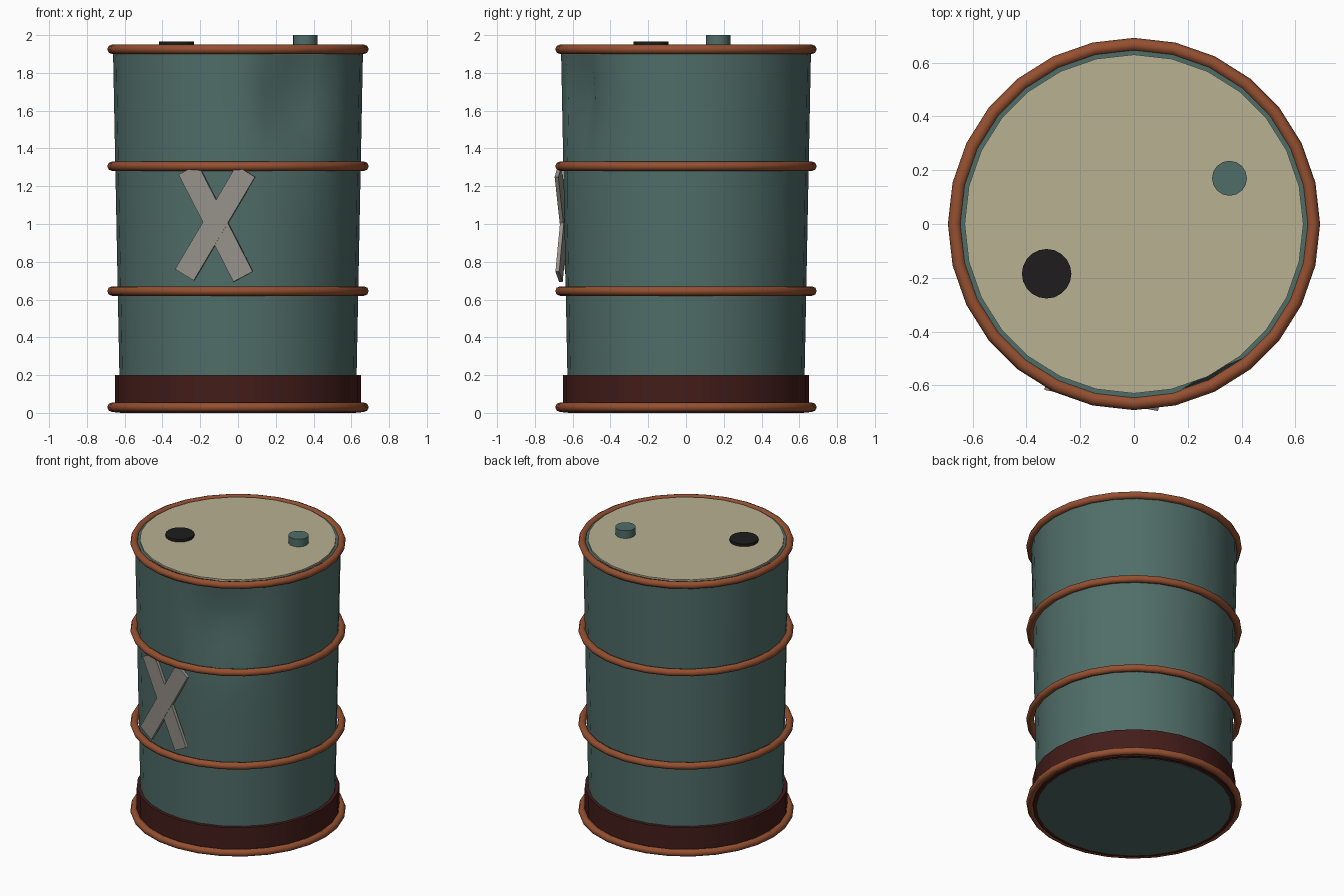
import bpy, bmesh
from math import sin, cos, pi, radians, exp, atan2, hypot

if "Cube" in bpy.data.objects:
    bpy.data.objects.remove(bpy.data.objects["Cube"])

SEGS = 28


def material(name, rgb):
    m = bpy.data.materials.new(name)
    m.diffuse_color = (*rgb, 1)
    m.use_nodes = True
    m.node_tree.nodes["Principled BSDF"].inputs["Base Color"].default_value = m.diffuse_color
    return m


TEAL = material("teal_paint", (0.08, 0.155, 0.14))
RUST = material("rust", (0.30, 0.08, 0.03))
DARK_RUST = material("dark_rust", (0.055, 0.012, 0.01))
CREAM = material("cream_lid", (0.48, 0.44, 0.29))
BLACK = material("black", (0.013, 0.012, 0.012))
BOARD = material("faded_board", (0.30, 0.28, 0.25))


def finish(name, mat, smooth=40):
    ob = bpy.context.object
    ob.name = name
    ob.data.materials.append(mat)
    if smooth:
        bpy.ops.object.shade_smooth_by_angle(angle=radians(smooth))
    return ob


def disc(name, mat, x, y, r, z0, z1, segs):
    bpy.ops.mesh.primitive_cylinder_add(vertices=segs, radius=r, depth=z1 - z0,
                                        location=(x, y, (z0 + z1) / 2))
    return finish(name, mat)


# Drum body: closed, slightly flared tube with a dent on the upper front right
HEIGHT, LEVELS = 1.935, 20
bm = bmesh.new()
loops = []
for i in range(LEVELS + 1):
    z = HEIGHT * i / LEVELS
    r = 0.624 + 0.038 * i / LEVELS
    loop = []
    for k in range(SEGS):
        a = 2 * pi * k / SEGS
        off = atan2(sin(a + radians(62)), cos(a + radians(62)))
        dent = 0.1 * exp(-(off / 0.2) ** 2 - ((z - 1.67) / 0.3) ** 2)
        loop.append(bm.verts.new(((r - dent) * cos(a), (r - dent) * sin(a), z)))
    loops.append(loop)
for low, high in zip(loops, loops[1:]):
    for k in range(SEGS):
        n = (k + 1) % SEGS
        bm.faces.new((low[k], low[n], high[n], high[k]))
bm.faces.new(loops[0][::-1])
bm.faces.new(loops[-1])
mesh = bpy.data.meshes.new("drum_body")
bm.to_mesh(mesh)
bm.free()
body = bpy.data.objects.new("drum_body", mesh)
bpy.context.collection.objects.link(body)
bpy.context.view_layer.objects.active = body
body.select_set(True)
finish("drum_body", TEAL)

# Rusty hoops
for name, z in (("bottom_hoop", 0.03), ("lower_hoop", 0.645),
                ("upper_hoop", 1.306), ("top_hoop", 1.925)):
    bpy.ops.mesh.primitive_torus_add(major_radius=0.667, minor_radius=0.025,
                                     major_segments=SEGS, minor_segments=8,
                                     location=(0, 0, z))
    finish(name, RUST, 60)

# Rust band around the foot
disc("foot_band", DARK_RUST, 0, 0, 0.651, 0.003, 0.2, SEGS)

# Lid with a black cap and a taller filler plug
disc("lid", CREAM, 0, 0, 0.63, 1.925, 1.946, SEGS)
disc("black_cap", BLACK, -0.325, -0.185, 0.092, 1.935, 1.965, 20)
disc("filler_plug", TEAL, 0.355, 0.17, 0.065, 1.935, 2.0, 16)

# Two crossed boards, tangent to the front of the drum
for name, tilt, x, y in (("board_left_lean", -27.5, -0.117, -0.645),
                         ("board_right_lean", 31.0, -0.12, -0.6465)):
    bpy.ops.mesh.primitive_cube_add(size=1, location=(x, y, 1.005),
                                    rotation=(0, radians(tilt), radians(-10.5)))
    bpy.context.object.scale = (0.117, 0.02, 0.64)
    finish(name, BOARD, 0)
